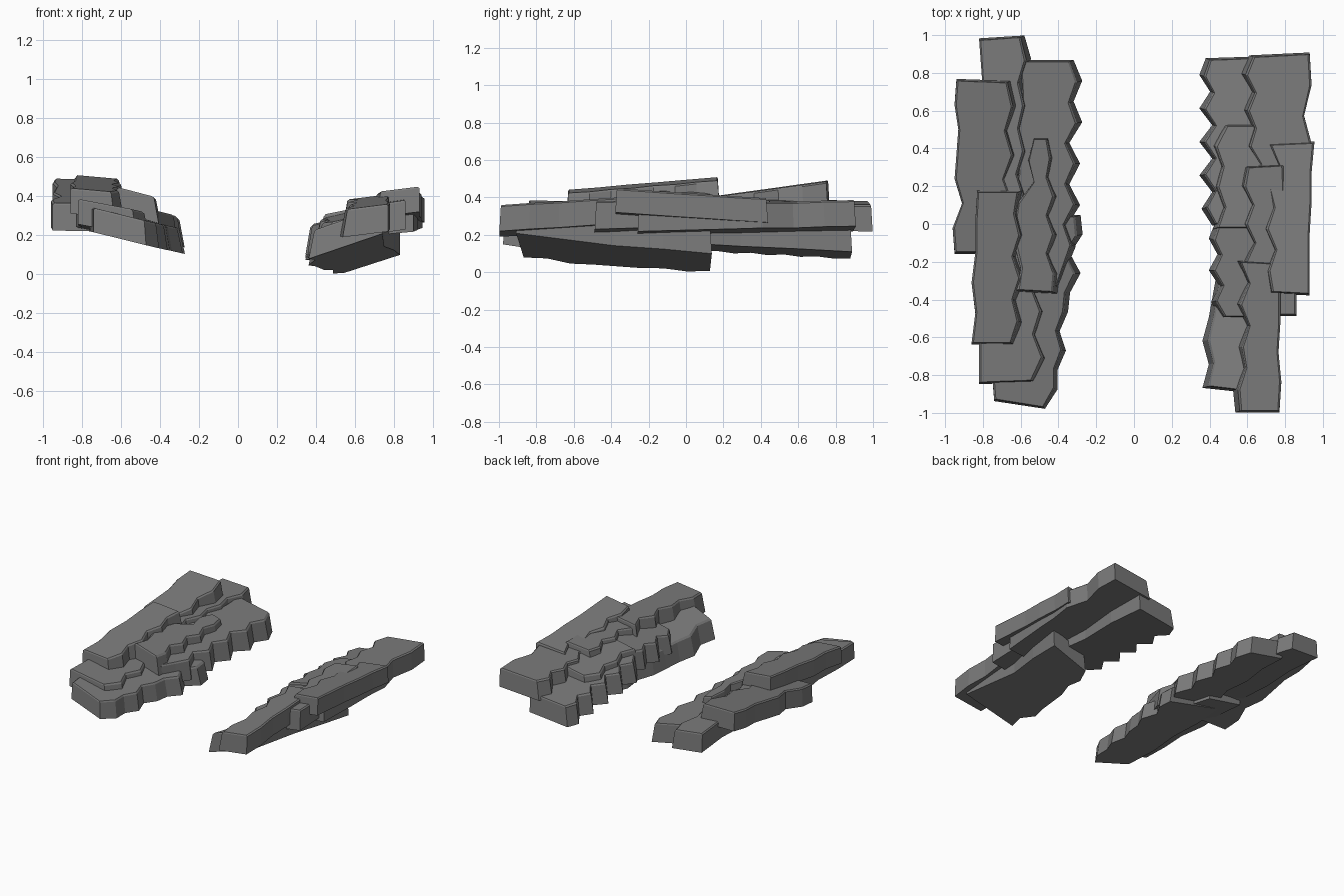
import bpy, bmesh

BEVEL = 0.009   # small chamfer around each top face
FLARE = 0.02    # walls facing the middle lean out toward the bottom

stone = bpy.data.materials.new("dark_stone")
stone.diffuse_color = (0.2, 0.2, 0.2, 1)


def slab(name, front, back, left, right, z, thick):
    """front/back: y at (left, right) ends. left/right: edge x values from front to back.
    z: top height at front-left, front-right, back-left."""
    def edge(xs, s):
        n = len(xs) - 1
        return [(x, front[s] + (back[s] - front[s]) * i / n) for i, x in enumerate(xs)]
    outline = edge(right, 1) + edge(left, 0)[::-1]
    x0, x1 = sum(left) / len(left), sum(right) / len(right)
    y0, y1 = sum(front) / 2, sum(back) / 2
    cx, cy = (x0 + x1) / 2, (y0 + y1) / 2
    hx, hy = (x1 - x0) / 2, (y1 - y0) / 2
    inward = 1 if cx < 0 else -1

    def top(x, y):
        return z[0] + (z[1] - z[0]) * (x - x0) / (x1 - x0) + (z[2] - z[0]) * (y - y0) / (y1 - y0)

    bm = bmesh.new()
    rings = []
    for grow, drop in ((-BEVEL, 0), (0, BEVEL), (FLARE, thick)):
        ring = []
        for x, y in outline:
            outer = grow > 0 and (x - cx) * inward < 0
            px = x if outer else cx + (x - cx) * (1 + grow / hx)
            py = cy + (y - cy) * (1 + grow * 0.4 / hy)
            ring.append(bm.verts.new((px, py, top(px, py) - drop)))
        rings.append(ring)
    bm.faces.new(rings[0])
    bm.faces.new(rings[2][::-1])
    n = len(outline)
    for a, b in zip(rings, rings[1:]):
        for i in range(n):
            j = (i + 1) % n
            bm.faces.new((a[i], b[i], b[j], a[j]))
    bmesh.ops.recalc_face_normals(bm, faces=bm.faces)
    me = bpy.data.meshes.new(name)
    bm.to_mesh(me)
    bm.free()
    me.materials.append(stone)
    ob = bpy.data.objects.new(name, me)
    bpy.context.collection.objects.link(ob)
    return ob


# Left bank, lowest slabs first
slab("left_front_base", (-0.93, -0.97), (0.03, 0.04),
     [-0.74, -0.76, -0.73, -0.75, -0.72],
     [-0.48, -0.42, -0.42, -0.38, -0.41, -0.37, -0.36, -0.31, -0.36, -0.30, -0.31],
     (0.34, 0.25, 0.345), 0.125)
slab("left_front_shelf", (-0.84, -0.83), (0.15, 0.15),
     [-0.82, -0.82, -0.80, -0.83, -0.80, -0.82],
     [-0.54, -0.48, -0.53, -0.49, -0.54, -0.50, -0.55, -0.52, -0.56],
     (0.385, 0.33, 0.36), 0.13)
slab("left_back_inner", (-0.33, -0.33), (0.86, 0.86),
     [-0.68, -0.66, -0.68, -0.61, -0.63, -0.59, -0.60],
     [-0.41, -0.37, -0.33, -0.37, -0.31, -0.36, -0.31, -0.36, -0.30, -0.34, -0.30, -0.34],
     (0.37, 0.31, 0.35), 0.14)
slab("left_back_outer", (-0.1, -0.1), (0.975, 0.99),
     [-0.84, -0.82, -0.83, -0.80, -0.82],
     [-0.60, -0.63, -0.58, -0.62, -0.58, -0.61, -0.58, -0.61, -0.57, -0.60],
     (0.42, 0.40, 0.38), 0.14)
slab("left_middle_inner", (-0.35, -0.36), (0.45, 0.45),
     [-0.62, -0.60, -0.63, -0.64, -0.62, -0.53, -0.56, -0.53],
     [-0.43, -0.42, -0.46, -0.42, -0.46, -0.42, -0.46, -0.44, -0.46],
     (0.44, 0.40, 0.40), 0.13)
slab("left_upper_outer", (-0.15, -0.15), (0.76, 0.75),
     [-0.95, -0.96, -0.91, -0.95, -0.94, -0.93, -0.95, -0.94],
     [-0.64, -0.67, -0.64, -0.69, -0.64, -0.68, -0.64, -0.67],
     (0.365, 0.36, 0.49), 0.14)
slab("left_top", (-0.63, -0.63), (0.17, 0.17),
     [-0.86, -0.84, -0.86, -0.84, -0.84, -0.83],
     [-0.65, -0.61, -0.64, -0.60, -0.64, -0.60, -0.63, -0.61],
     (0.44, 0.42, 0.51), 0.13)

# Right bank, lowest slabs first
slab("right_front_base", (-0.86, -0.9), (0.12, 0.13),
     [0.39, 0.42, 0.39, 0.42, 0.44, 0.46, 0.50, 0.50, 0.55],
     [0.74, 0.745, 0.75, 0.80, 0.83], (0.25, 0.355, 0.117), 0.14)
slab("right_back_inner", (0.0, 0.0), (0.87, 0.88),
     [0.43, 0.38, 0.43, 0.37, 0.43, 0.37, 0.43, 0.37, 0.42, 0.37, 0.40],
     [0.70, 0.68, 0.70, 0.69], (0.265, 0.30, 0.22), 0.145)
slab("right_middle_inner", (-0.49, -0.49), (0.0, 0.0),
     [0.48, 0.43, 0.47, 0.42, 0.46, 0.42, 0.45],
     [0.72, 0.70, 0.72], (0.26, 0.32, 0.29), 0.13)
slab("right_centre", (-0.02, -0.02), (0.52, 0.52),
     [0.44, 0.48, 0.44, 0.47, 0.43, 0.49],
     [0.70, 0.69, 0.66], (0.31, 0.355, 0.29), 0.12)
slab("right_back_outer", (-0.25, -0.25), (0.885, 0.9),
     [0.68, 0.64, 0.67, 0.63, 0.67, 0.63, 0.67, 0.61, 0.64, 0.60, 0.64, 0.59, 0.63],
     [0.90, 0.91, 0.92, 0.925, 0.945, 0.90, 0.94, 0.93], (0.335, 0.36, 0.36), 0.14)
slab("right_small_block", (-0.48, -0.48), (-0.15, -0.15),
     [0.72, 0.73, 0.72], [0.86, 0.86, 0.86], (0.36, 0.38, 0.37), 0.15)
slab("right_front_top", (-0.99, -0.99), (-0.2, -0.21),
     [0.56, 0.55, 0.59, 0.57, 0.61, 0.56, 0.61, 0.56],
     [0.77, 0.78, 0.765, 0.775, 0.775, 0.765], (0.335, 0.36, 0.385), 0.14)
slab("right_centre_top", (-0.3, -0.3), (0.30, 0.31),
     [0.64, 0.59, 0.64, 0.59, 0.63, 0.58, 0.60],
     [0.80, 0.80, 0.80, 0.79], (0.355, 0.38, 0.375), 0.12)
slab("right_upper_outer", (-0.36, -0.37), (0.42, 0.43),
     [0.73, 0.71, 0.75, 0.70, 0.74, 0.71, 0.77, 0.72],
     [0.93, 0.93, 0.93, 0.94, 0.94, 0.955], (0.425, 0.45, 0.37), 0.13)
